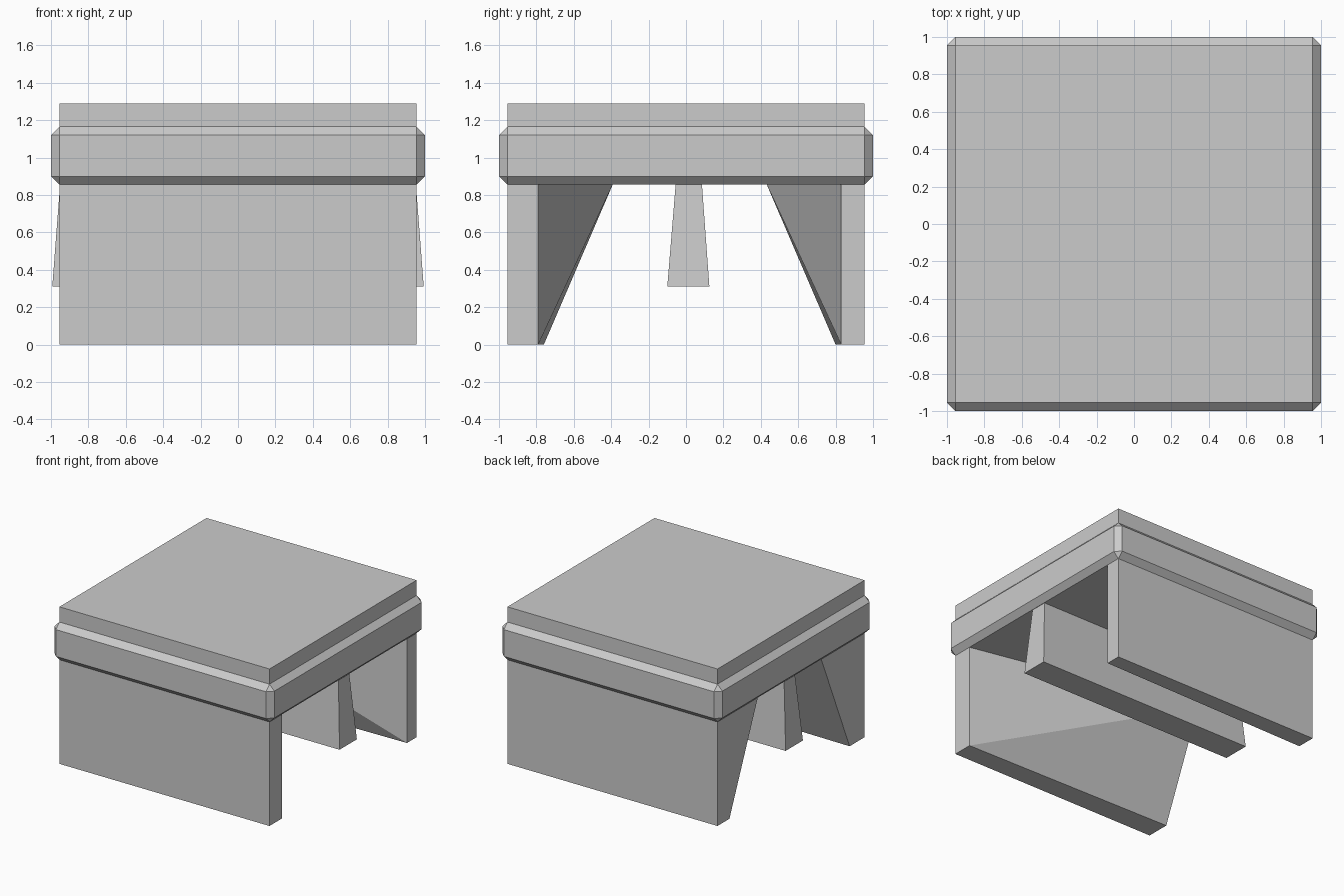
import bpy, bmesh

if "Cube" in bpy.data.objects:
    bpy.data.objects.remove(bpy.data.objects["Cube"])


def make_object(name, bm):
    bmesh.ops.recalc_face_normals(bm, faces=bm.faces)
    mesh = bpy.data.meshes.new(name)
    bm.to_mesh(mesh)
    bm.free()
    obj = bpy.data.objects.new(name, mesh)
    bpy.context.collection.objects.link(obj)
    return obj


def block(name, half, z0, z1, chamfer=0.0):
    bm = bmesh.new()
    bmesh.ops.create_cube(bm, size=1.0)
    for v in bm.verts:
        v.co = (v.co.x * 2 * half, v.co.y * 2 * half, z0 if v.co.z < 0 else z1)
    if chamfer:
        bmesh.ops.bevel(bm, geom=bm.edges[:], offset=chamfer, segments=1,
                        affect='EDGES', profile=0.5)
    return make_object(name, bm)


def loft(name, ends):
    """Solid spanning two end profiles; each profile point is (x, y, z)."""
    bm = bmesh.new()
    for p in ends:
        bm.verts.new(p)
    bmesh.ops.convex_hull(bm, input=bm.verts[:])
    bmesh.ops.dissolve_limit(bm, angle_limit=0.01, verts=bm.verts[:], edges=bm.edges[:])
    return make_object(name, bm)


EDGE = 0.955
TOP = 0.86

# Tabletop slab and the chamfered rim around it
block("top_slab", EDGE, 1.0, 1.29)
block("chamfered_rim", 1.0, 0.855, 1.165, chamfer=0.045)

# Side panels: plain right end, flared upper part at the left end
for name, side, y_right, y_low, y_high in (
        ("front_panel", -1, 0.79, 0.76, 0.39),
        ("back_panel", 1, 0.83, 0.80, 0.43)):
    right = [(EDGE, side * y, z) for y in (EDGE, y_right) for z in (0, TOP)]
    left = [(-EDGE, side * y, z) for y, z in
            ((EDGE, 0), (EDGE, TOP), (y_low, 0), (y_high, TOP))]
    loft(name, right + left)

# Central beam, tapering towards the top
beam = [(s * x, y, z) for s in (-1, 1) for x, y, z in
        ((0.993, -0.10, 0.31), (0.993, 0.125, 0.31),
         (0.951, -0.055, TOP), (0.951, 0.085, TOP))]
loft("centre_beam", beam)
